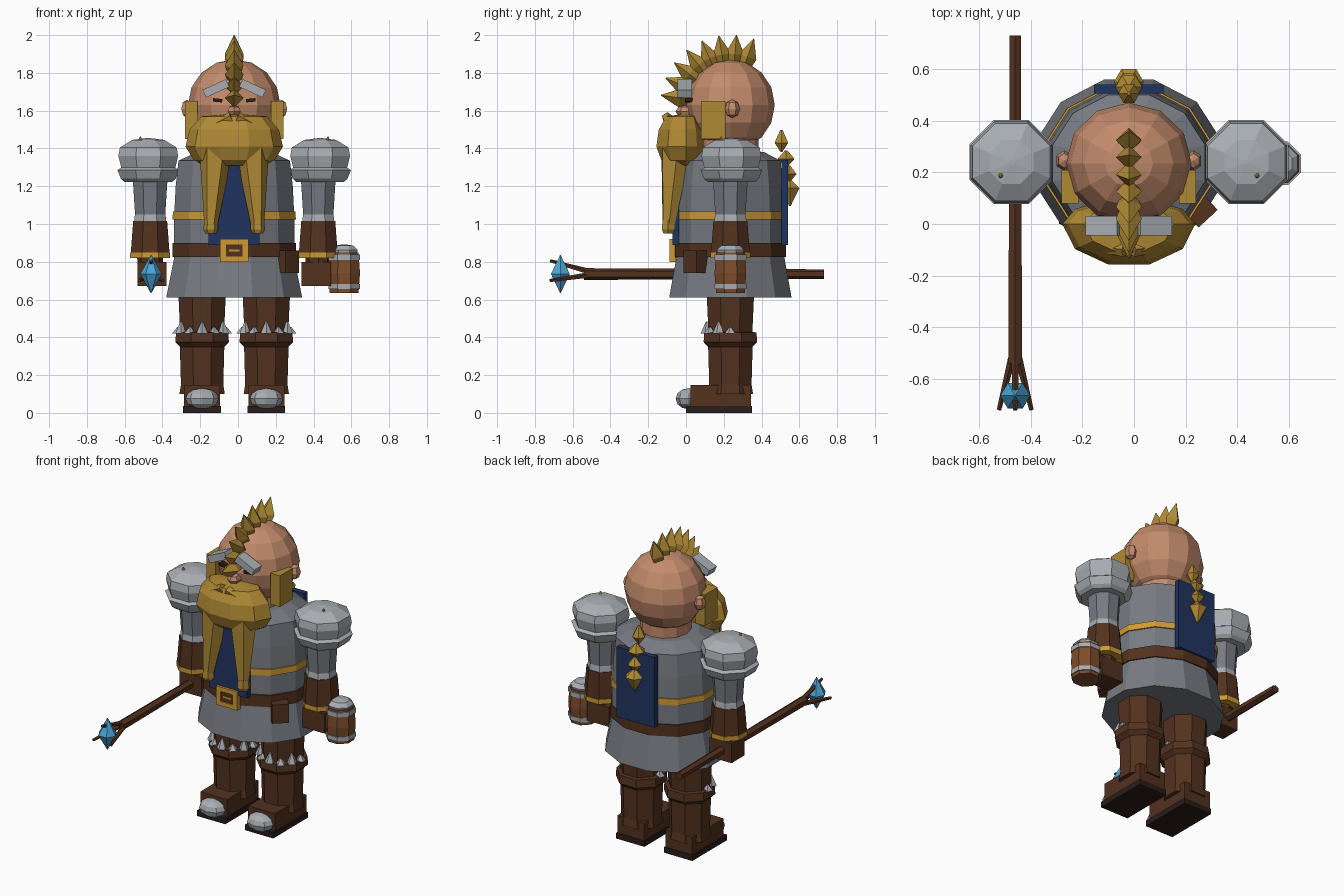
import bpy, bmesh, math
from mathutils import Vector, Matrix

cube = bpy.data.objects.get("Cube")
if cube:
    bpy.data.objects.remove(cube, do_unlink=True)

CX = -0.02   # symmetry plane
CY = 0.235   # body axis depth


def material(name, code):
    rgb = [int(code[i:i + 2], 16) / 255 for i in (0, 2, 4)]
    col = [c / 12.92 if c < 0.04 else ((c + 0.055) / 1.055) ** 2.4 for c in rgb] + [1]
    m = bpy.data.materials.new(name)
    m.use_nodes = True
    m.diffuse_color = col
    m.node_tree.nodes["Principled BSDF"].inputs["Base Color"].default_value = col
    return m


SKIN = material("skin", "c38b6c")
HAIR = material("blond_hair", "b08a35")
GOLD = material("gold", "cf9a33")
CLOTH = material("grey_cloth", "777b82")
STEEL = material("steel", "a9aeb3")
LEATHER = material("leather", "53321f")
WOOD = material("wood", "7d4d2c")
NAVY = material("navy_cloth", "203360")
CRYSTAL = material("blue_crystal", "4aa6d6")
DARK = material("dark_sole", "2a1d19")


def finish(bm, name, mat, loc=(0, 0, 0)):
    bmesh.ops.recalc_face_normals(bm, faces=bm.faces)
    me = bpy.data.meshes.new(name)
    bm.to_mesh(me)
    bm.free()
    me.materials.append(mat)
    ob = bpy.data.objects.new(name, me)
    ob.location = (CX + loc[0], loc[1], loc[2])
    bpy.context.collection.objects.link(ob)
    return ob


def lathe(name, mat, loc, profile, n=8, sx=1.0, sy=1.0, back=1.0):
    """Faceted solid from (radius, height) pairs; flat side faces the front."""
    bm = bmesh.new()
    rings = []
    for r, z in profile:
        r /= math.cos(math.pi / n)
        ring = []
        for i in range(n):
            a = 2 * math.pi * (i + 0.5) / n - math.pi / 2
            y = r * sy * math.sin(a)
            ring.append(bm.verts.new((r * sx * math.cos(a), y * back if y > 0 else y, z)))
        rings.append(ring)
    for lo, hi in zip(rings, rings[1:]):
        for i in range(n):
            j = (i + 1) % n
            bm.faces.new((lo[i], lo[j], hi[j], hi[i]))
    bm.faces.new(rings[0])
    bm.faces.new(rings[-1])
    bmesh.ops.remove_doubles(bm, verts=bm.verts, dist=0.0005)
    return finish(bm, name, mat, loc)


def box(name, mat, loc, size, rot=(0, 0, 0)):
    bm = bmesh.new()
    bmesh.ops.create_cube(bm, size=1, matrix=Matrix.Diagonal((*size, 1)))
    ob = finish(bm, name, mat, loc)
    ob.rotation_euler = rot
    return ob


def taper(name, mat, a, b, r1, r2, n=6):
    a, b = Vector(a), Vector(b)
    d = b - a
    mtx = Matrix.Translation((a + b) / 2) @ d.to_track_quat('Z', 'Y').to_matrix().to_4x4()
    bm = bmesh.new()
    bmesh.ops.create_cone(bm, cap_ends=True, segments=n, radius1=r1, radius2=r2,
                          depth=d.length, matrix=mtx)
    return finish(bm, name, mat)


def ball(name, mat, loc, size, u=8, v=6):
    bm = bmesh.new()
    bmesh.ops.create_uvsphere(bm, u_segments=u, v_segments=v, radius=1,
                              matrix=Matrix.Diagonal((*size, 1)))
    return finish(bm, name, mat, loc)


# Tunic, bands and belt
axis = (0, CY, 0)
for name, mat, profile in (
        ("tunic", CLOTH, [(.36, .61), (.318, .82), (.318, 1.04), (.31, 1.2), (.295, 1.335), (.2, 1.38)]),
        ("gold_trim", GOLD, [(.326, 1.025), (.325, 1.065)]),
        ("belt", LEATHER, [(.326, .825), (.326, .9)])):
    lathe(name, mat, axis, profile, 12, 1, .9)
taper("neck", SKIN, (0, CY, 1.3), (0, CY, 1.45), .15, .15, 12)
box("tabard", NAVY, (0, -.055, 1.115), (.27, .035, .45))
box("back_cape", NAVY, (0, .523, 1.115), (.27, .035, .45))
for s in (-1, 1):
    box("buckle_side", GOLD, (s * .059, -.07, .86), (.032, .035, .12))
    box("buckle_rail", GOLD, (0, -.07, .86 + s * .046), (.15, .035, .028))
box("buckle_center", LEATHER, (0, -.065, .86), (.1, .03, .08))
box("buckle_pin", GOLD, (0, -.068, .86), (.055, .03, .012))
box("belt_pouch", LEATHER, (.28, .05, .8), (.1, .08, .12), (0, 0, .75))

# Head
ball("head", SKIN, (0, CY, 1.63), (.245, .235, .242), 12, 8)
ball("nose", SKIN, (0, -.005, 1.595), (.04, .05, .035), 6, 4)
for s in (-1, 1):
    ball("ear", SKIN, (s * .25, .245, 1.61), (.035, .04, .048), 6, 4)
    box("eye", DARK, (s * .088, .02, 1.655), (.05, .05, .018), (0, s * -.1, 0))
    box("eyebrow", STEEL, (s * .097, -.007, 1.718), (.135, .075, .045), (0, s * .43, 0))
    box("sideburn", HAIR, (s * .228, .145, 1.55), (.066, .13, .2))

# Crest of spikes over the crown and brow
for i in range(8):
    a = math.radians(8 + 14.5 * i)
    d = Vector((0, -math.cos(a), math.sin(a)))
    c = Vector((0, CY, 1.63))
    taper("crest_spike", HAIR, c + d * .2, c + d * .27, .03, .05, 4)
    taper("crest_tip", HAIR, c + d * .27, c + d * .372, .05, .002, 4)

# Beard with two hanging braids
lathe("beard", HAIR, (0, .0, 0),
      [(.15, 1.31), (.205, 1.34), (.245, 1.41), (.225, 1.5), (.165, 1.57), (.05, 1.58)],
      10, 1, .64, .6)
for s in (-1, 1):
    taper("moustache", HAIR, (s * .015, -.1, 1.565), (s * .17, -.08, 1.49), .03, .012, 5)
    taper("beard_braid", HAIR, (s * .095, -.05, 1.4), (s * .123, -.092, 1.0), .09, .036)
    lathe("braid_end", HAIR, (s * .124, -.094, 0), [(.025, .95), (.034, .97), (.03, 1.02)], 6)

# Back braid made of beads
for y, z, r, up, down in ((.505, 1.43, .036, .068, .05), (.53, 1.345, .045, .045, .045),
                          (.545, 1.265, .04, .045, .045), (.55, 1.19, .05, .045, .095)):
    lathe("back_braid_bead", HAIR, (0, y, z), [(.004, -down), (r, 0), (.006, up)], 6)

for s in (-1, 1):
    # Legs and boots
    leg = (s * .17, CY, 0)
    lathe("thigh", LEATHER, leg, [(.115, .4), (.125, .62), (.125, .7)])
    lathe("boot_shaft", LEATHER, leg, [(.12, .1), (.112, .15), (.118, .36)])
    lathe("boot_cuff", LEATHER, leg, [(.118, .35), (.142, .375), (.138, .425), (.11, .43)])
    for k in range(7):
        a = math.radians(-180 + 30 * k)
        x, y = s * .17 + .128 * math.cos(a), CY + .125 * math.sin(a)
        taper("knee_spike", STEEL, (x, y, .42), (x, y, .455 + .03 * (k % 2)), .033, .004, 5)
    box("boot_foot", LEATHER, (s * .17, .185, .09), (.19, .32, .115))
    box("boot_sole", DARK, (s * .17, .175, .018), (.2, .35, .036))
    ball("toe_cap", STEEL, (s * .17, .015, .075), (.088, .07, .056))

    # Arms
    arm = (s * .445, CY, 0)
    shoulder = (s * .455, CY + .005, 0)
    lathe("pauldron", STEEL, shoulder,
          [(.14, 1.285), (.158, 1.36), (.15, 1.405), (.085, 1.445), (.01, 1.455)])
    lathe("pauldron_rim", STEEL, shoulder, [(.125, 1.222), (.145, 1.24), (.163, 1.285), (.14, 1.3)])
    taper("pauldron_stud", GOLD, (s * .495, .19, 1.425), (s * .497, .185, 1.462), .02, .003, 6)
    lathe("upper_arm", CLOTH, arm, [(.08, 1.05), (.092, 1.24)])
    lathe("elbow_guard", STEEL, arm, [(.085, 1.015), (.082, 1.04), (.076, 1.075)])
    lathe("forearm", LEATHER, arm, [(.103, .84), (.09, 1.015)])
    lathe("wrist_band", GOLD, arm, [(.106, .82), (.106, .85)])
    taper("wrist", LEATHER, (s * .445, CY, .74), (s * .445, CY, .83), .06, .07, 8)
    box("hand", LEATHER, (s * .435, CY, .735), (.155, .13, .125))

# Tankard held in the left hand
mug = (.582, CY, 0)
lathe("tankard", WOOD, mug, [(.076, .635), (.084, .74), (.076, .85)])
for z in (.655, .81):
    lathe("tankard_hoop", STEEL, mug, [(.084, z), (.084, z + .028)])
lathe("foam", STEEL, mug, [(.068, .845), (.072, .862), (.05, .885), (.01, .892)])

# Staff held in the right hand
SX, SZ = -.44, .735
taper("staff", LEATHER, (SX, .73, SZ), (SX, -.54, SZ), .025, .031)
for dx, dz in ((0, .07), (-.063, -.035), (.063, -.035)):
    taper("staff_prong", LEATHER, (SX + dx * .2, -.52, SZ + dz * .2),
          (SX + dx, -.72, SZ + dz), .016, .009, 5)
lathe("staff_crystal", CRYSTAL, (SX, -.665, SZ), [(.002, -.1), (.05, 0), (.002, .1)], 6)
